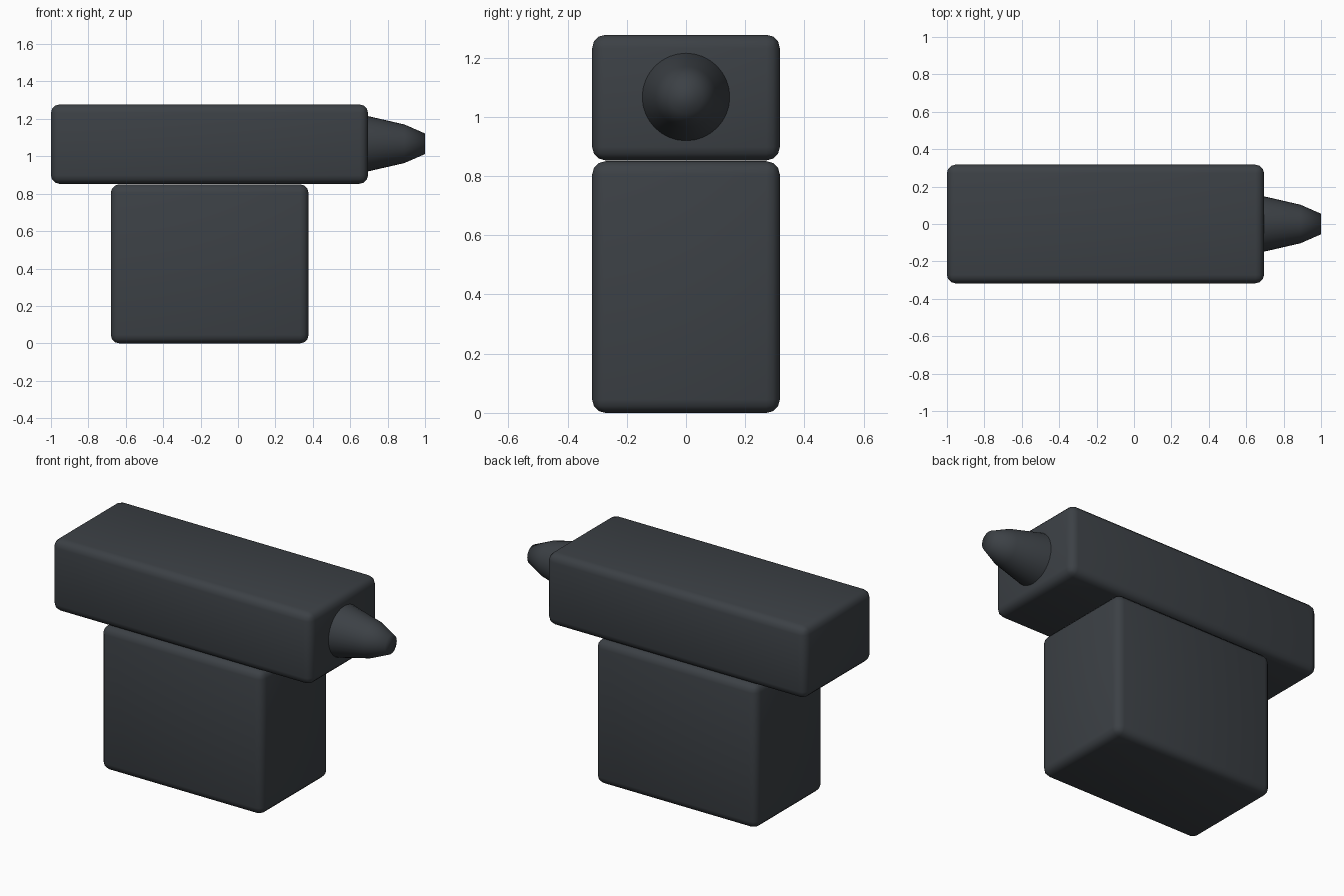
import bpy
import bmesh
from math import pi
from mathutils import Matrix, Vector

cube = bpy.data.objects.get("Cube")
if cube:
    bpy.data.objects.remove(cube, do_unlink=True)

# Single dark slate colour
slate = bpy.data.materials.new("dark slate")
slate.use_nodes = True
colour = (0.045, 0.052, 0.06, 1)
slate.diffuse_color = colour
slate.node_tree.nodes["Principled BSDF"].inputs["Base Color"].default_value = colour


def finish(name, bm, angle):
    bmesh.ops.recalc_face_normals(bm, faces=bm.faces[:])
    mesh = bpy.data.meshes.new(name)
    bm.to_mesh(mesh)
    bm.free()
    mesh.materials.append(slate)
    obj = bpy.data.objects.new(name, mesh)
    bpy.context.collection.objects.link(obj)
    bpy.ops.object.select_all(action="DESELECT")
    obj.select_set(True)
    bpy.context.view_layer.objects.active = obj
    bpy.ops.object.shade_smooth_by_angle(angle=angle)
    return obj


def rounded_box(name, low, high, radius=0.045):
    low, high = Vector(low), Vector(high)
    bm = bmesh.new()
    bmesh.ops.create_cube(bm, size=1, matrix=Matrix.Translation((low + high) / 2)
                          @ Matrix.Diagonal((*(high - low), 1)))
    bmesh.ops.bevel(bm, geom=bm.edges[:], offset=radius, segments=3,
                    profile=0.5, affect="EDGES")
    return finish(name, bm, pi / 6)


def nozzle(name, profile, height, sides=32):
    # Rings along x, bridged into a tapering tube with closed ends
    bm = bmesh.new()
    rings = []
    for x, radius in profile:
        place = Matrix.Translation((x, 0, height)) @ Matrix.Rotation(pi / 2, 4, "Y")
        rings.append(bmesh.ops.create_circle(bm, segments=sides, radius=radius,
                                             matrix=place)["verts"])
    for a, b in zip(rings, rings[1:]):
        for i in range(sides):
            j = (i + 1) % sides
            bm.faces.new((a[i], a[j], b[j], b[i]))
    bm.faces.new(rings[0])
    bm.faces.new(rings[-1])
    return finish(name, bm, pi / 2.5)


# Handle block and overhanging barrel block
rounded_box("handle_block", (-0.68, -0.317, 0), (0.377, 0.317, 0.85))
rounded_box("barrel_block", (-1, -0.317, 0.853), (0.695, 0.317, 1.277))

# Tapered nozzle on the left end of the barrel
nozzle("nozzle", [(0.66, 0.155), (0.69, 0.149), (0.89, 0.103), (1, 0.055)], 1.067)
